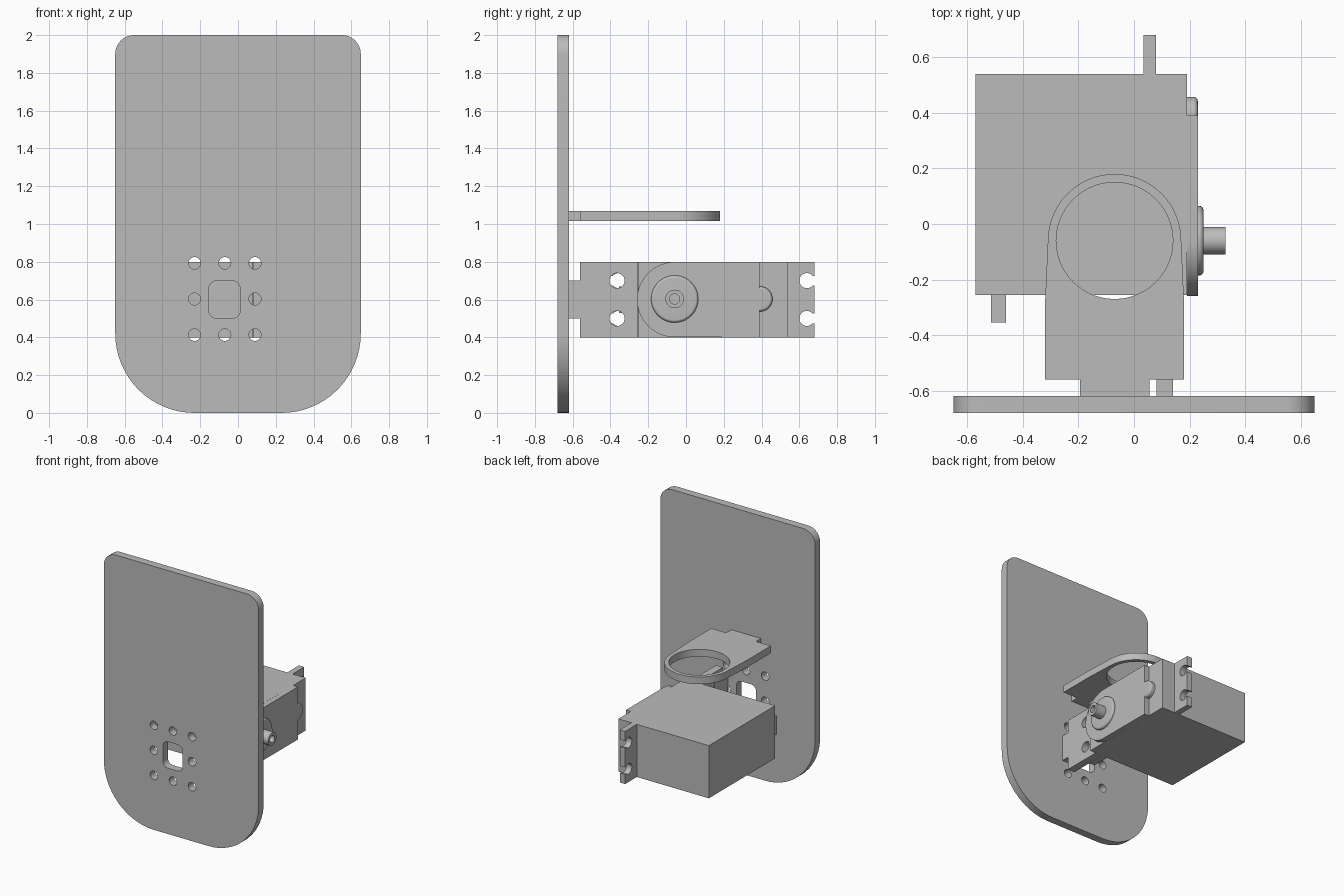
import bpy, bmesh, math
from mathutils import Vector

cube = bpy.data.objects.get("Cube")
if cube:
    bpy.data.objects.remove(cube, do_unlink=True)

grey = bpy.data.materials.new("light_grey")
grey.use_nodes = True
colour = (0.5, 0.5, 0.5, 1)
grey.diffuse_color = colour
grey.node_tree.nodes["Principled BSDF"].inputs["Base Color"].default_value = colour

# Maps (u, v, depth) to world space for each extrusion axis
MAPS = {
    "x": lambda c: Vector((c.z, c.x, c.y)),
    "y": lambda c: Vector((c.x, c.z, c.y)),
    "z": lambda c: c.copy(),
}


def arc(cu, cv, r, start, end, steps=16):
    angles = [math.radians(start + (end - start) * i / steps) for i in range(steps + 1)]
    return [(cu + r * math.cos(a), cv + r * math.sin(a)) for a in angles]


def circle(cu, cv, r, steps=40):
    return arc(cu, cv, r, 0, 360, steps)[:-1]


def rounded(u0, u1, v0, v1, low, high):
    """Rectangle with one radius for the lower and one for the upper corners."""
    return (arc(u0 + low, v0 + low, low, 180, 270) + arc(u1 - low, v0 + low, low, 270, 360)
            + arc(u1 - high, v1 - high, high, 0, 90) + arc(u0 + high, v1 - high, high, 90, 180))


def finish(name, bm):
    bmesh.ops.remove_doubles(bm, verts=bm.verts, dist=0.0001)
    bmesh.ops.recalc_face_normals(bm, faces=bm.faces)
    mesh = bpy.data.meshes.new(name)
    bm.to_mesh(mesh)
    bm.free()
    mesh.materials.clear()
    mesh.materials.append(grey)
    obj = bpy.data.objects.new(name, mesh)
    bpy.context.scene.collection.objects.link(obj)
    bpy.ops.object.select_all(action="DESELECT")
    obj.select_set(True)
    bpy.context.view_layer.objects.active = obj
    bpy.ops.object.shade_smooth_by_angle()
    return obj


def extrude(name, axis, lo, hi, outline, holes=()):
    """Flat outline with holes, extruded from lo to hi along an axis."""
    curve = bpy.data.curves.new(name + "_profile", "CURVE")
    curve.dimensions = "2D"
    curve.fill_mode = "BOTH"
    curve.extrude = (hi - lo) / 2
    for loop in [outline, *holes]:
        spline = curve.splines.new("POLY")
        spline.points.add(len(loop) - 1)
        for point, (u, v) in zip(spline.points, loop):
            point.co = (u, v, 0, 1)
        spline.use_cyclic_u = True
    helper = bpy.data.objects.new(name + "_profile", curve)
    bpy.context.scene.collection.objects.link(helper)
    bpy.context.view_layer.update()
    filled = bpy.data.meshes.new_from_object(
        helper.evaluated_get(bpy.context.evaluated_depsgraph_get()))
    bm = bmesh.new()
    bm.from_mesh(filled)
    bpy.data.objects.remove(helper, do_unlink=True)
    bpy.data.curves.remove(curve)
    bpy.data.meshes.remove(filled)
    for v in bm.verts:
        v.co.z += (lo + hi) / 2
        v.co = MAPS[axis](v.co)
    return finish(name, bm)


def box(name, x, y, z):
    return extrude(name, "z", *z, [(x[0], y[0]), (x[1], y[0]), (x[1], y[1]), (x[0], y[1])])


def lathe_x(name, cy, cz, profile):
    """Spin an (x, radius) profile around a line along x."""
    bm = bmesh.new()
    verts = [bm.verts.new((x, cy + r, cz)) for x, r in profile]
    edges = [bm.edges.new(pair) for pair in zip(verts, verts[1:])]
    bmesh.ops.spin(bm, geom=verts + edges, cent=(0, cy, cz), axis=(1, 0, 0),
                   angle=2 * math.pi, steps=40)
    return finish(name, bm)


def domed(base, top, radius, fillet):
    """Disc profile with a rounded rim."""
    rim = arc(top - fillet, radius - fillet, fillet, 90, 0, 8)
    return [(base, 0), (base, radius)] + rim + [(top, 0)]


MID_X, MID_Z, AXIS_Y = -0.07, 0.6, -0.06

# Upright face plate with a ring of screw holes and a square window
screws = [circle(MID_X + 0.16 * i, 0.603 + 0.19 * j, 0.032, 24)
          for i in (-1, 0, 1) for j in (-1, 0, 1) if i or j]
window = rounded(-0.155, 0.012, 0.5, 0.7, 0.045, 0.045)
extrude("face_plate", "y", -0.68, -0.62,
        rounded(-0.65, 0.65, 0, 2, 0.42, 0.1), screws + [window])

# Horizontal ring arm with its mounting tab
arm = [(-0.195, -0.56), (-0.195, -0.62), (0.055, -0.62), (0.055, -0.56),
       (0.18, -0.56), (0.18, -0.28)]
arm += arc(MID_X, AXIS_Y, 0.24, 0, 180, 32)
arm += [(-0.32, -0.28), (-0.32, -0.56)]
extrude("ring_arm", "z", 1.015, 1.07, arm, [circle(MID_X, AXIS_Y, 0.21, 56)])

# Vertical side bracket that carries the motor
bracket = [(-0.62, 0.5), (-0.56, 0.5), (-0.56, 0.4), (-0.256, 0.4),
           (-0.256, 0.8), (-0.56, 0.8), (-0.56, 0.7), (-0.62, 0.7)]
extrude("side_bracket", "x", 0.081, 0.14, bracket,
        [circle(-0.365, MID_Z + s, 0.04) for s in (-0.1, 0.1)])

# Motor case and cable exit
box("motor_case", (-0.57, 0.19), (-0.255, 0.54), (0.4, 0.8))
box("cable_exit", (-0.515, -0.46), (-0.355, -0.255), (0.53, 0.67))

# Slotted mounting ears, mirrored about the case centre
ear = [(0.54, 0.4), (0.68, 0.4)]
for zc in (MID_Z - 0.1, MID_Z + 0.1):
    ear += [(0.68, zc - 0.026)] + arc(0.64, zc, 0.04, -40, -320, 28) + [(0.68, zc + 0.026)]
ear += [(0.68, 0.8), (0.54, 0.8)]
extrude("back_ear", "x", 0.035, 0.08, ear)
extrude("front_ear", "x", 0.035, 0.08, [(0.285 - y, z) for y, z in ear])

# Raised gear cover with a round end
cover = [(0.39, 0.4), (0.39, 0.8)] + arc(AXIS_Y, MID_Z, 0.199, 90, 270, 32)
extrude("gear_cover", "x", 0.19, 0.23, cover)

# Rounded knob, collar and hollow output shaft
lathe_x("gear_knob", 0.392, 0.603, domed(0.19, 0.2295, 0.066, 0.015))
lathe_x("shaft_collar", AXIS_Y, 0.603, domed(0.22, 0.25, 0.125, 0.015))
lathe_x("output_shaft", AXIS_Y, 0.603,
        [(0.24, 0), (0.24, 0.049), (0.33, 0.049), (0.33, 0.027), (0.27, 0.027), (0.27, 0)])
